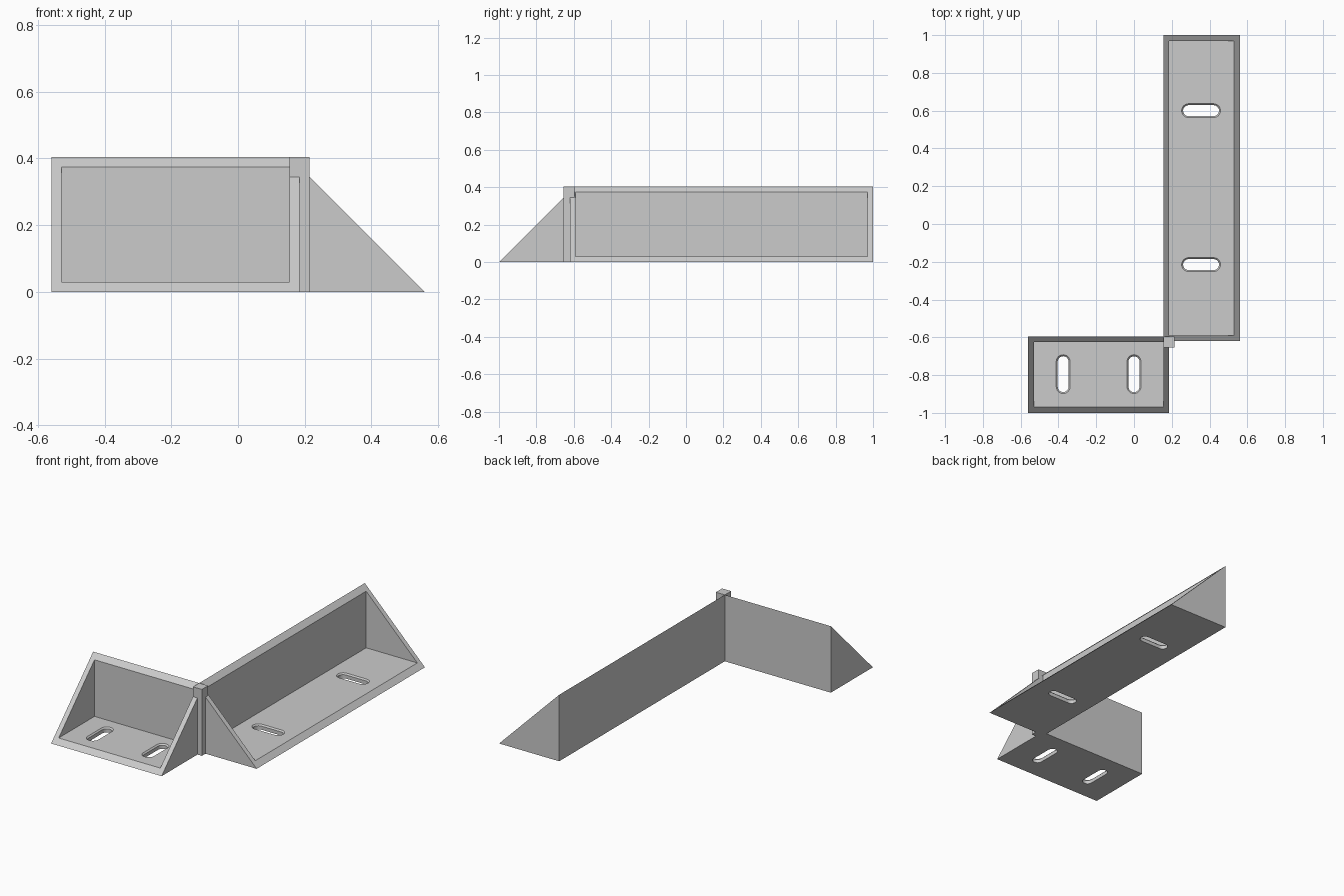
import bpy, bmesh, math
from mathutils import Matrix, Vector

cube = bpy.data.objects.get("Cube")
if cube:
    bpy.data.objects.remove(cube, do_unlink=True)

H, T = 0.405, 0.03          # leg size and plate thickness
SLOT_R, SLOT_HALF = 0.029, 0.066

grey = bpy.data.materials.new("plain grey")
grey.use_nodes = True
grey.diffuse_color = (0.6, 0.6, 0.6, 1)
grey.node_tree.nodes["Principled BSDF"].inputs["Base Color"].default_value = (0.6, 0.6, 0.6, 1)


def loft(name, rings):
    """Closed solid through a list of matching point rings."""
    bm = bmesh.new()
    loops = [[bm.verts.new(p) for p in ring] for ring in rings]
    n = len(loops[0])
    for a, b in zip(loops, loops[1:]):
        for i in range(n):
            j = (i + 1) % n
            bm.faces.new((a[i], a[j], b[j], b[i]))
    bm.faces.new(loops[0])
    bm.faces.new(loops[-1])
    bmesh.ops.recalc_face_normals(bm, faces=bm.faces[:])
    mesh = bpy.data.meshes.new(name)
    bm.to_mesh(mesh)
    bm.free()
    mesh.materials.append(grey)
    obj = bpy.data.objects.new(name, mesh)
    bpy.context.collection.objects.link(obj)
    return obj


def prism(name, x0, x1, profile):
    return loft(name, [[(x, -d, z) for d, z in profile] for x in (x0, x1)])


def slot_ring(u, r, z, steps=12):
    """Rounded slot outline running across the floor."""
    ring = []
    for end in (1, -1):
        for i in range(steps + 1):
            a = math.pi * i / steps + (0 if end > 0 else math.pi)
            ring.append((u + r * math.cos(a),
                         -0.2 + end * SLOT_HALF + r * math.sin(a), z))
    return ring


def bracket(name, length, slots, matrix):
    # Triangular block, hollowed to wall, floor and two gussets
    body = prism(name, 0, length, [(0, 0), (H, 0), (0, H)])
    cutters = [prism("pocket_cutter", T, length - T,
                     [(T, T), (H, T), (H, H), (T, H)])]
    # Slots with a chamfered upper edge
    for u in slots:
        levels = [(SLOT_R, -T), (SLOT_R, T - 0.008), (SLOT_R + 0.018, T + 0.01)]
        cutters.append(loft("slot_cutter", [slot_ring(u, r, z) for r, z in levels]))
    for c in cutters:
        c.hide_render = True
        mod = body.modifiers.new("cut", 'BOOLEAN')
        mod.operation = 'DIFFERENCE'
        mod.solver = 'EXACT'
        mod.object = c
    # Bake the cuts and drop the cutters
    bpy.context.view_layer.update()
    deps = bpy.context.evaluated_depsgraph_get()
    mesh = bpy.data.meshes.new_from_object(body.evaluated_get(deps))
    body.modifiers.clear()
    body.data = mesh
    for c in cutters:
        bpy.data.objects.remove(c, do_unlink=True)
    mesh.transform(matrix)


bracket("short_bracket", 0.745, (0.185, 0.56),
        Matrix.Translation(Vector((-0.56, -0.595, 0))))
bracket("long_bracket", 1.62, (0.405, 1.22),
        Matrix.Translation(Vector((0.155, -0.62, 0))) @ Matrix.Rotation(math.pi / 2, 4, 'Z'))

# Square post joining the two brackets
prism("corner_post", 0.155, 0.215,
      [(0.595, 0), (0.655, 0), (0.655, H), (0.595, H)])
